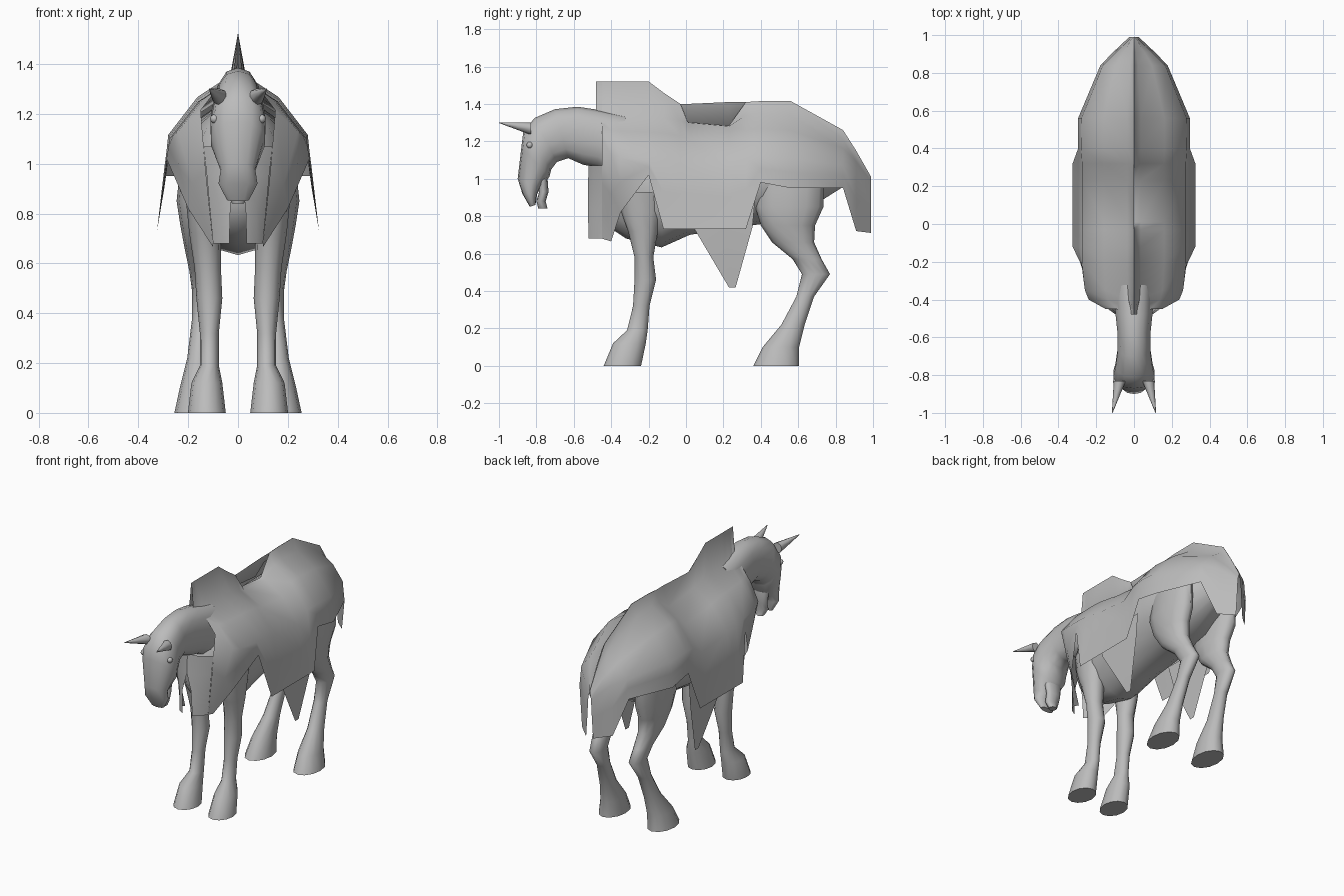
import bpy, math

if "Cube" in bpy.data.objects:
    bpy.data.objects.remove(bpy.data.objects["Cube"])

grey = bpy.data.materials.new("warm_grey")
grey.diffuse_color = (0.5, 0.5, 0.5, 1)
grey.use_nodes = True
grey.node_tree.nodes["Principled BSDF"].inputs["Base Color"].default_value = grey.diffuse_color


def make(name, verts, faces, angle=60):
    me = bpy.data.meshes.new(name)
    me.from_pydata(verts, [], faces)
    me.materials.append(grey)
    ob = bpy.data.objects.new(name, me)
    bpy.context.collection.objects.link(ob)
    bpy.ops.object.select_all(action='DESELECT')
    ob.select_set(True)
    bpy.context.view_layer.objects.active = ob
    bpy.ops.object.mode_set(mode='EDIT')
    bpy.ops.mesh.select_all(action='SELECT')
    bpy.ops.mesh.normals_make_consistent(inside=False)
    bpy.ops.object.mode_set(mode='OBJECT')
    bpy.ops.object.shade_smooth_by_angle(angle=math.radians(angle))
    return ob


def loft(name, rings, seg=12, side=1, power=1.0):
    """Rings are (front y, z, back y, z, half width, centre x); low power is boxier."""
    verts, faces = [], []
    for y0, z0, y1, z1, w, xc in rings:
        for i in range(seg):
            a = 2 * math.pi * i / seg
            c, s = math.cos(a) / 2, math.sin(a)
            s = math.copysign(abs(s) ** power, s)
            verts.append((side * (xc + w * s),
                          (y0 + y1) / 2 + (y0 - y1) * c, (z0 + z1) / 2 + (z0 - z1) * c))
    for r in range(len(rings) - 1):
        for i in range(seg):
            j = (i + 1) % seg
            faces.append((r * seg + i, r * seg + j, (r + 1) * seg + j, (r + 1) * seg + i))
    n = len(verts)
    faces += [tuple(range(seg)), tuple(range(n - seg, n))]
    return make(name, verts, faces)


def sheet(name, rows, side=1):
    """Open cloth from equal rows of points."""
    n = len(rows[0])
    verts = [(side * x, y, z) for row in rows for x, y, z in row]
    faces = [(r * n + i, r * n + i + 1, (r + 1) * n + i + 1, (r + 1) * n + i)
             for r in range(len(rows) - 1) for i in range(n - 1)]
    return make(name, verts, faces, 70)


# Torso: y, top, bottom, half width
loft("torso", [(y, t, y, b, w, 0) for y, t, b, w in [
    (-.46, 1.05, .82, .07), (-.41, 1.14, .74, .12), (-.32, 1.22, .68, .18),
    (-.13, 1.25, .633, .21), (.02, 1.24, .70, .23), (.35, 1.24, .75, .23),
    (.56, 1.25, .78, .22), (.83, 1.13, .95, .07)]], 16)

# Neck and head in one sweep, then the lower jaw
loft("neck_and_head", [r + (0,) for r in [
    (-.32, 1.34, -.38, 1.0, .11), (-.48, 1.37, -.47, 1.06, .10),
    (-.58, 1.385, -.55, 1.075, .09), (-.70, 1.372, -.63, 1.11, .088),
    (-.81, 1.325, -.69, 1.09, .1), (-.87, 1.25, -.72, 1.05, .112),
    (-.88, 1.17, -.73, 1.01, .11), (-.90, 1.0, -.78, .95, .07),
    (-.875, .92, -.795, .92, .08), (-.835, .85, -.805, .86, .045)]], 14, 1, .8)
loft("lower_jaw", [(y, z, y + .05, z, w, 0) for y, z, w in [
    (-.79, 1.0, .06), (-.785, .93, .05), (-.8, .88, .047), (-.79, .84, .025)]], 10)

# Legs: height, front y, back y, half width
front_leg = [(.93, -.35, -.13, .07), (.82, -.345, -.13, .065), (.72, -.31, -.15, .063),
             (.58, -.275, -.175, .053), (.46, -.275, -.16, .052), (.32, -.283, -.195, .038),
             (.19, -.315, -.205, .038), (.12, -.39, -.215, .062), (0, -.44, -.24, .076)]
hind_leg = [(1.02, .38, .74, .06), (.85, .37, .735, .078), (.75, .40, .69, .07),
            (.66, .46, .685, .06), (.57, .57, .725, .048), (.49, .62, .77, .043),
            (.37, .59, .685, .038), (.22, .51, .635, .045), (.1, .41, .605, .066),
            (0, .36, .605, .08)]

# Drape stations: y, ridge z, shoulder z, half width, hem x, hem z
drape = [(-.48, 1.52, 1.35, .12, .12, 1.08), (-.45, 1.52, 1.34, .15, .10, .68),
         (-.40, 1.52, 1.33, .24, .10, .665), (-.35, 1.52, 1.33, .26, .20, .82),
         (-.2, 1.52, 1.33, .275, .287, 1.02), (-.12, 1.46, 1.325, .275, .325, .73),
         (-.03, 1.40, 1.31, .275, .325, .73), (.01, 1.40, 1.30, .275, .325, .73),
         (.23, 1.41, 1.28, .275, .325, .73), (.32, 1.41, 1.34, .275, .325, .73),
         (.40, 1.415, 1.35, .28, .296, .98), (.56, 1.415, 1.34, .278, .296, .95),
         (.84, 1.26, 1.21, .165, .178, .95), (.91, 1.15, 1.12, .095, .11, .72),
         (.99, 1.01, 1.0, .01, .025, .71)]


def drape_row(station, side):
    """Concave fall from the ridge over the shoulder to the hem."""
    y, ridge, top, w, hx, hz = station
    if side == 1 and 0 < y < .25:      # slit in the ridge on one side
        ridge = top + .004
    flank = top - max(.04, .23 * w / .275)
    return [(.001, y, ridge), (.13 * w, y, top), (.58 * w, y, top * .65 + flank * .35),
            (w, y, flank), (w * .6 + hx * .4, y, flank * .55 + hz * .45), (hx, y, hz)]


for s, tag in ((1, "right"), (-1, "left")):
    loft("front_leg_" + tag, [(f, z, b, z, w, .115 + .08 * max(0, z - .5) + .01 * (z < .15))
                              for z, f, b, w in front_leg], 12, s)
    loft("hind_leg_" + tag, [(f, z, b, z, w, .14 + .075 * abs(min(z, .85) - .47))
                             for z, f, b, w in hind_leg], 12, s)
    # Ear tapering forward and outward
    loft("ear_" + tag, [(-.83 - .17 * t, 1.302, -.83 - .17 * t, 1.235 + .063 * t,
                         .03 * (1 - t) + .002, .075 + .04 * t) for t in (0, .4, .7, 1)], 8, s)
    # Eye set shallowly into the head
    bpy.ops.mesh.primitive_uv_sphere_add(segments=8, ring_count=6, radius=.018,
                                         location=(s * .094, -.835, 1.18))
    eye = bpy.context.object
    eye.name = "eye_" + tag
    eye.data.materials.append(grey)
    bpy.ops.object.shade_smooth()
    # Draped cloth and the short crest over the neck
    sheet("drape_" + tag, [drape_row(r, s) for r in drape[1:]], s)
    sheet("crest_" + tag, [drape_row(r, s)[:3] for r in drape[:2]], s)
    # Chest cloth, parted below into a narrow central flap
    sheet("chest_cloth_" + tag, [
        [(inner, -.525 + dip, z), (.075, -.495, z), (outer, -.45, z)]
        for z, inner, outer, dip in [(1.07, 0, .138, .005), (.95, 0, .125, 0),
                                     (.84, .03, .115, 0), (.68, .035, .10, .005)]], s)
    # Pointed side panel below the hem
    sheet("side_panel_" + tag, [
        [(x, y, z) for y in (a, (a + b) / 2, b)]
        for x, z, a, b in [(.28, .9, -.01, .37), (.28, .74, .04, .355),
                           (.25, .418, .23, .265)]], s)
